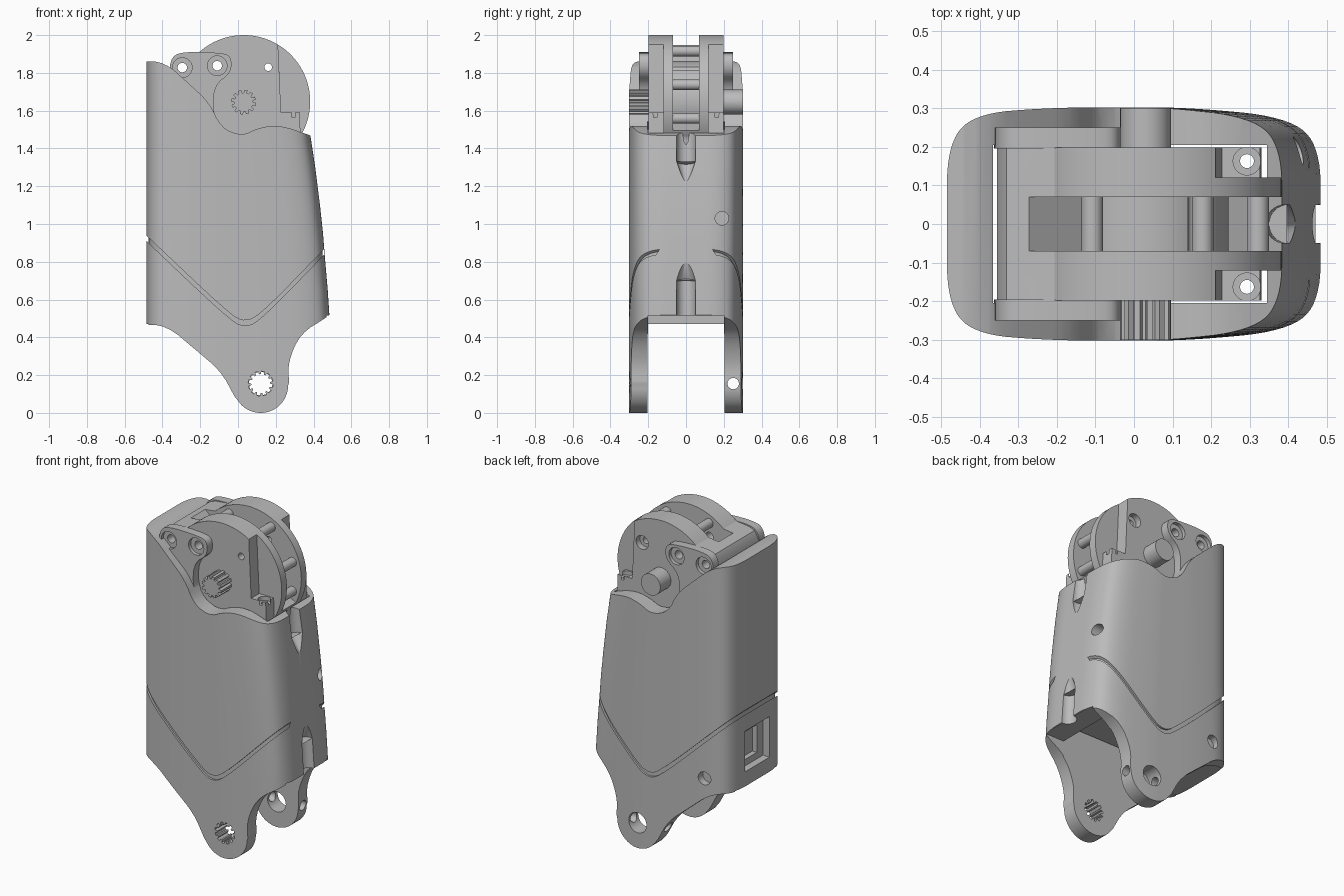
import bpy, bmesh, math
from mathutils import Matrix, Vector

if "Cube" in bpy.data.objects:
    bpy.data.objects.remove(bpy.data.objects["Cube"])

grey = bpy.data.materials.new("plain grey")
grey.use_nodes = True
grey.diffuse_color = (0.5, 0.5, 0.5, 1)
grey.node_tree.nodes["Principled BSDF"].inputs["Base Color"].default_value = (0.5, 0.5, 0.5, 1)


def finish(name, bm):
    bmesh.ops.recalc_face_normals(bm, faces=bm.faces)
    me = bpy.data.meshes.new(name)
    bm.to_mesh(me)
    bm.free()
    me.materials.append(grey)
    ob = bpy.data.objects.new(name, me)
    bpy.context.collection.objects.link(ob)
    return ob


def loft(name, rings):
    bm = bmesh.new()
    loops = [[bm.verts.new(p) for p in ring] for ring in rings]
    n = len(loops[0])
    for a, b in zip(loops, loops[1:]):
        for i in range(n):
            j = (i + 1) % n
            bm.faces.new((a[i], a[j], b[j], b[i]))
    bm.faces.new(loops[0])
    bm.faces.new(loops[-1])
    return finish(name, bm)


def plate(name, pts, y0, y1):
    """Front-view outline extruded along y."""
    return loft(name, [[(x, y, z) for x, z in pts] for y in (y0, y1)])


def box(name, x0, x1, y0, y1, z0, z1):
    return plate(name, [(x0, z0), (x1, z0), (x1, z1), (x0, z1)], y0, y1)


def rod(name, p, q, r, r2=None, seg=32):
    p, q = Vector(p), Vector(q)
    bm = bmesh.new()
    rot = (q - p).to_track_quat('Z', 'Y').to_matrix().to_4x4()
    bmesh.ops.create_cone(bm, cap_ends=True, segments=seg, radius1=r, radius2=r if r2 is None else r2,
                          depth=(q - p).length, matrix=Matrix.Translation((p + q) / 2) @ rot)
    return finish(name, bm)


def arc(cx, cz, r, a0, a1, n=48):
    return [(cx + r * math.cos(math.radians(a0 + (a1 - a0) * i / n)),
             cz + r * math.sin(math.radians(a0 + (a1 - a0) * i / n))) for i in range(n + 1)]


def soften(pts, times=2):
    """Corner cutting that keeps both ends."""
    for _ in range(times):
        out = [pts[0]]
        for a, b in zip(pts, pts[1:]):
            out += [tuple(a[k] * .75 + b[k] * .25 for k in (0, 1)),
                    tuple(a[k] * .25 + b[k] * .75 for k in (0, 1))]
        pts = out + [pts[-1]]
    return pts


def star(cx, cz, r_out, r_in, teeth=12):
    pts = []
    for i in range(teeth):
        for f, r in ((0, r_in), (.3, r_in), (.42, r_out), (.88, r_out)):
            a = 2 * math.pi * (i + f) / teeth
            pts.append((cx + r * math.cos(a), cz + r * math.sin(a)))
    return pts


def boolean(ob, tool, op='DIFFERENCE'):
    m = ob.modifiers.new("cut", 'BOOLEAN')
    m.operation, m.solver, m.object = op, 'EXACT', tool
    bpy.context.view_layer.objects.active = ob
    bpy.ops.object.modifier_apply(modifier=m.name)
    bpy.data.objects.remove(tool)


def cut_hole(ob, x, z, r, y0, y1):
    boolean(ob, rod("cutter", (x, y0, z), (x, y1, z), r))


# Housing: tapered rounded tube, trimmed to the side outline
HALF = soften([(-.485, 0), (-.485, .2), (-.42, .285), (-.22, .302), (.0, .302), (.14, .302),
               (.40, .278), (.485, .2), (.485, 0)], 3)
EDGE = [(-.05, .487), (.5, .485), (.65, .475), (.8, .462), (.95, .45), (1.1, .434), (1.3, .409),
        (1.47, .383), (1.65, .35), (1.95, .30)]


def housing_solid(name, inset=0):
    rings = []
    for z, xr in EDGE:
        half = [(x if x < -.2 else -.2 + (x + .2) * (xr + .2) / .685, y) for x, y in HALF]
        ring = half + [(x, -y) for x, y in half[-2:0:-1]]
        rings.append([(x * (1 - inset / .485), y * (1 - inset / .3), z) for x, y in ring])
    return loft(name, rings)


housing = housing_solid("housing")
top = soften([(-.52, 1.86), (-.39, 1.86), (-.25, 1.735), (-.15, 1.64), (-.09, 1.51), (.02, 1.465),
              (.11, 1.51), (.22, 1.525), (.38, 1.47), (.52, 1.42)])
bottom = soften([(.52, .55), (.47, .505), (.33, .42), (.265, .27), (.27, .16)])
bottom += arc(.12, .145, .145, 0, -145, 24)
bottom += soften([(-.02, .09), (-.09, .22), (-.22, .33), (-.38, .465), (-.52, .465)])
boolean(housing, plate("trim", top + bottom, -.5, .5), 'INTERSECT')

# Inner cavity and the open fork at the bottom
boolean(housing, box("cavity", -.365, .345, -.205, .205, -.3, 2.3))
boolean(housing, box("fork_gap", -.6, .6, -.2, .2, -.3, .47))
boolean(housing, box("fork_gap", .2, .6, -.2, .2, -.3, .515))

# V-shaped seam
vee = [(-.50, .953), (-.06, .535), (.04, .475), (.14, .54), (.455, .865)]
vee = soften(vee[:1] + vee[1:4] + vee[4:], 2)
seam = plate("seam", vee + [(x, z - .028) for x, z in reversed(vee)], -.5, .5)
boolean(seam, housing_solid("core", .012))
boolean(housing, seam)

# Grooves in the narrow edge
for z0, z1, x0, x1 in ((.3, .70, .49, .475), (1.33, 1.6, .40, .385)):
    boolean(housing, rod("groove", (x0, 0, z0), (x1, 0, z1), .05))
boolean(housing, rod("groove_tip", (.475, 0, .699), (.50, 0, .83), .05, .02))
boolean(housing, rod("groove_tip", (.40, 0, 1.331), (.435, 0, 1.22), .05, .01))

# Ear holes, edge holes and the socket in the flat end
boolean(housing, plate("spline_hole", star(.12, .155, .066, .05), -.4, -.1))
cut_hole(housing, .12, .155, .062, .1, .4)
boolean(housing, rod("ear_screw", (-.1, .25, .155), (.5, .25, .155), .03))
cut_hole(housing, -.33, .545, .04, .25, .4)
boolean(housing, rod("slant_hole", (.37, .19, 1.03), (.55, .19, 1.03), .036))
boolean(housing, box("socket", -.6, -.44, -.12, .12, .56, .81))
boolean(housing, box("socket_deep", -.6, -.41, -.06, .07, .6, .77))

# Drive unit: round head on a block inside the housing
CX, CZ, R = .03, 1.648, .352
outline = [(-.355, .62), (.325, .62), (.325, 1.44)] + arc(CX, CZ, R, -32, 132, 72)
outline += [(-.29, 1.9), (-.33, 1.885), (-.355, 1.84)]
drive = plate("drive_unit", outline, -.198, .198)
groove = arc(CX, CZ, .5, -26, 140) + arc(CX, CZ, .215, 140, -26)
boolean(drive, plate("groove", groove, -.07, .07))
step = [(.205, 2.1), (.228, 1.59), (.327, 1.59), (.333, 1.4), (.6, 1.4), (.6, 2.1)]
for s in (-1, 1):
    boolean(drive, plate("side_step", step, s * .12, s * .4))
    boolean(drive, rod("ledge_screw", (.293, s * .163, .4), (.293, s * .163, 1.7), .018))
    boolean(drive, rod("ledge_sink", (.293, s * .163, 1.565), (.293, s * .163, 1.7), .036))
cut_hole(drive, .16, 1.83, .02, -.4, .4)
cut_hole(drive, .16, 1.83, .042, .16, .4)
for x, z in ((-.295, 1.828), (-.11, 1.838)):
    cut_hole(drive, x, z, .025, -.4, .4)
bevel = drive.modifiers.new("soft_edges", 'BEVEL')
bevel.width, bevel.segments, bevel.angle_limit = .007, 2, math.radians(50)
bevel.use_clamp_overlap = True

# Cross bars bridging the head groove
parts = [housing, drive]
for i, a in enumerate((117, 61, 17, -17)):
    t = math.radians(a)
    x, z = CX + .305 * math.cos(t), CZ + .305 * math.sin(t)
    parts.append(rod(f"cross_bar_{i + 1}", (x, -.08, z), (x, .08, z), .028))

# Screw brackets on both sides
clip = soften([(-.355, 1.6), (-.365, 1.79), (-.355, 1.88), (-.30, 1.912), (-.10, 1.908), (-.035, 1.89),
               (-.035, 1.80), (-.12, 1.74), (-.135, 1.62), (-.11, 1.54)]) + [(-.30, 1.5)]
for s, side in ((-1, "front"), (1, "back")):
    b = plate(side + "_bracket", clip, s * .196, s * .25)
    for x, z in ((-.295, 1.828), (-.11, 1.838)):
        cut_hole(b, x, z, .025, -.4, .4)
        cut_hole(b, x, z, .052, s * .228, s * .4)
    parts.append(b)

# Output shaft: splined at the front, plain at the back
parts.append(plate("spline_shaft", star(CX, 1.645, .066, .05), -.301, -.19))
parts.append(rod("plain_shaft", (CX, .19, 1.645), (CX, .301, 1.645), .066))

for ob in parts:
    bpy.ops.object.select_all(action='DESELECT')
    ob.select_set(True)
    bpy.context.view_layer.objects.active = ob
    bpy.ops.object.shade_smooth_by_angle(angle=math.radians(32))
